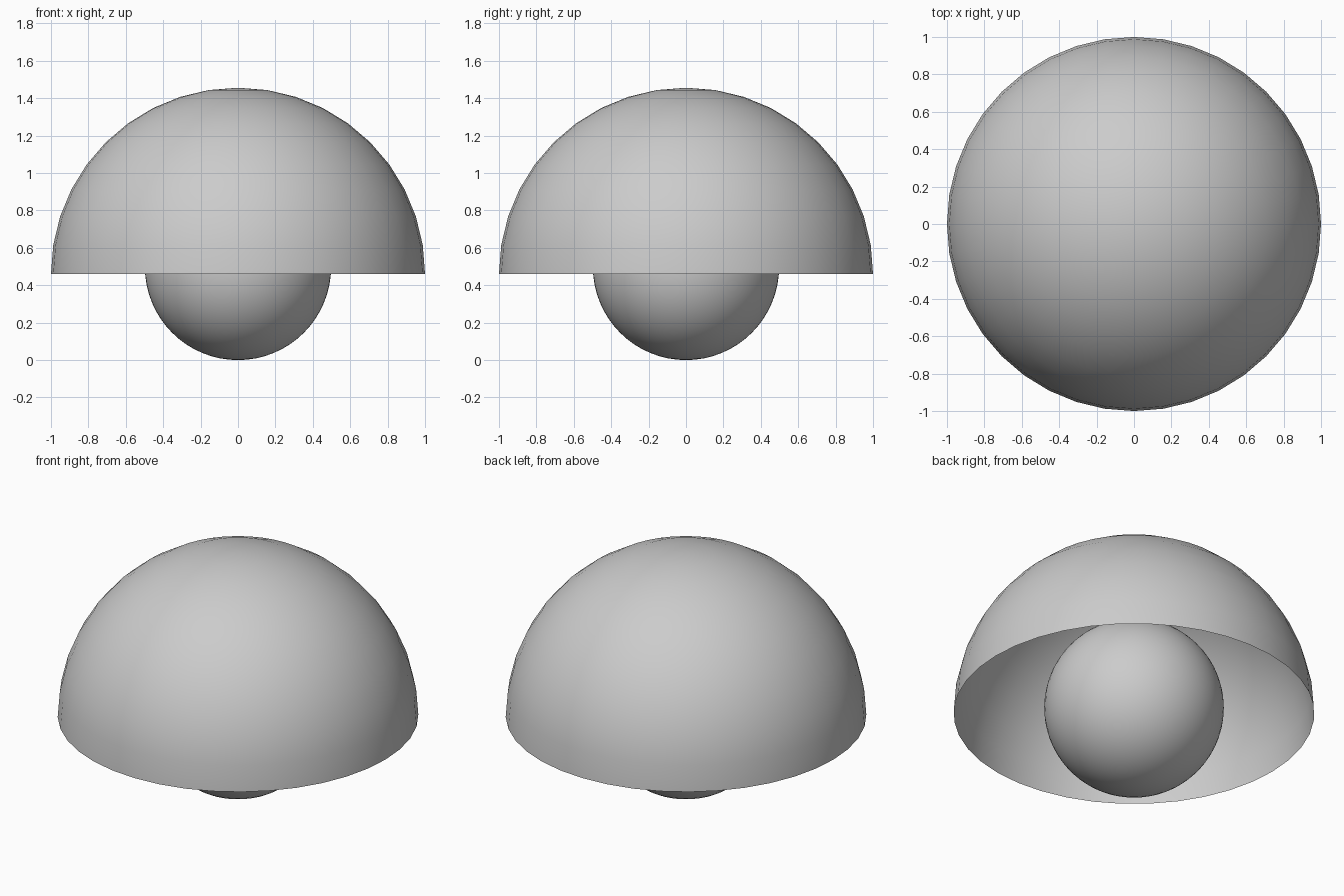
import bpy, bmesh

if "Cube" in bpy.data.objects:
    bpy.data.objects.remove(bpy.data.objects["Cube"])

RIM_Z = 0.46


def sphere(name, segments, rings, radius, z, height_scale=1.0, open_below=False):
    bm = bmesh.new()
    bmesh.ops.create_uvsphere(bm, u_segments=segments, v_segments=rings, radius=radius)
    if open_below:
        # Keep only the upper half as a thin open shell
        low = [v for v in bm.verts if v.co.z < -0.001]
        bmesh.ops.delete(bm, geom=low, context='VERTS')
    for v in bm.verts:
        v.co.z = v.co.z * height_scale + z
    for f in bm.faces:
        f.smooth = True
    mesh = bpy.data.meshes.new(name)
    bm.to_mesh(mesh)
    bm.free()
    obj = bpy.data.objects.new(name, mesh)
    bpy.context.collection.objects.link(obj)
    return obj


# Open hemispherical shade
sphere("dome_shade", 40, 20, 1.0, RIM_Z, height_scale=0.996, open_below=True)

# Ball sitting on the ground, partly inside the shade
sphere("inner_ball", 64, 32, 0.498, 0.498)
